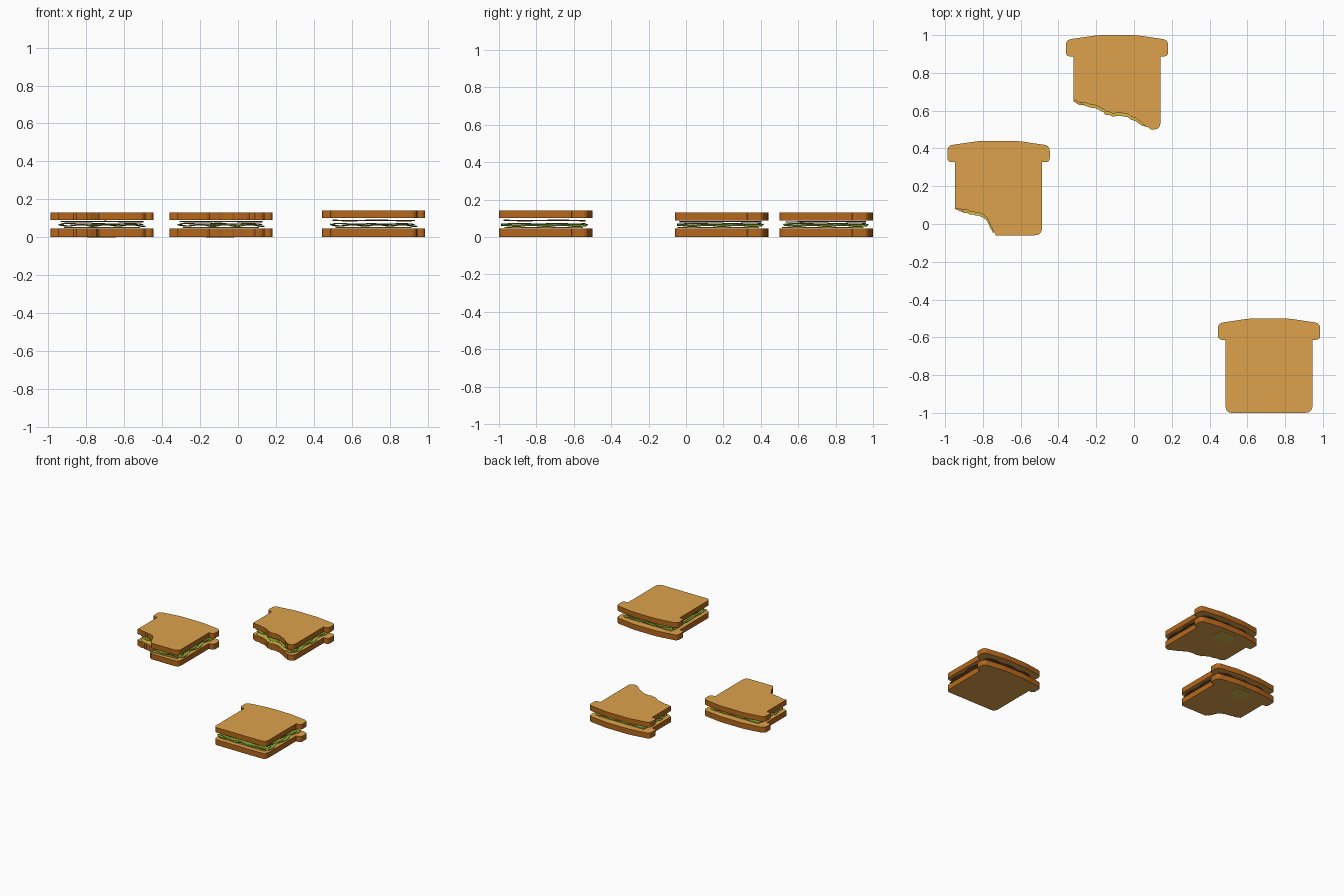
import bpy, bmesh, math
from mathutils import Vector

cube = bpy.data.objects.get("Cube")
if cube:
    bpy.data.objects.remove(cube)


def material(name, rgb):
    m = bpy.data.materials.new(name)
    m.use_nodes = True
    m.diffuse_color = (*rgb, 1)
    m.node_tree.nodes["Principled BSDF"].inputs["Base Color"].default_value = (*rgb, 1)
    return m


CRUMB = material("bread_crumb", (0.73, 0.36, 0.073))
CRUST = material("bread_crust", (0.47, 0.135, 0.011))
LETTUCE = material("lettuce_green", (0.22, 0.36, 0.03))
CHEESE = material("cheese_yellow", (0.68, 0.46, 0.06))
HAM = material("ham_red", (0.42, 0.09, 0.05))
ONION = material("onion_white", (0.62, 0.62, 0.48))


def make_object(name, bm, mats, loc):
    mesh = bpy.data.meshes.new(name)
    bm.to_mesh(mesh)
    bm.free()
    for m in mats:
        mesh.materials.append(m)
    ob = bpy.data.objects.new(name, mesh)
    ob.location = (*loc, 0)
    bpy.context.collection.objects.link(ob)
    return ob


def rounded(corners):
    """Turn (x, y, radius) corners into an outline with curved corners."""
    out = []
    for i, (x, y, r) in enumerate(corners):
        p = Vector((x, y))
        if not r:
            out.append(p)
            continue
        a = p + (Vector(corners[i - 1][:2]) - p).normalized() * r
        b = p + (Vector(corners[(i + 1) % len(corners)][:2]) - p).normalized() * r
        for k in range(6):
            t = k / 5
            out.append(a * (1 - t) ** 2 + p * 2 * t * (1 - t) + b * t * t)
    return out


def outline(bite):
    start = [(x, y, 0) for x, y in bite] if bite else [(-.23, 0, .035)]
    return rounded(start + [
        (.23, 0, .04), (.23, .387, 0), (.271, .387, .025), (.271, .475, .03),
        (.10, .5, .03), (-.10, .5, .03), (-.271, .475, .03),
        (-.271, .387, .025), (-.23, .387, 0)])


def slab(name, pts, z0, z1, mats, loc):
    """Extruded outline; the upright faces take the last material."""
    bm = bmesh.new()
    face = bm.faces.new([bm.verts.new((p[0], p[1], z0)) for p in pts])
    ext = bmesh.ops.extrude_face_region(bm, geom=[face])["geom"]
    bmesh.ops.translate(bm, vec=(0, 0, z1 - z0),
                        verts=[g for g in ext if isinstance(g, bmesh.types.BMVert)])
    bmesh.ops.recalc_face_normals(bm, faces=bm.faces)
    for f in bm.faces:
        f.material_index = len(mats) - 1 if abs(f.normal.z) < 0.5 else 0
    return make_object(name, bm, mats, loc)


def bite_edge(bite, x):
    """Front limit of the sandwich at x."""
    for (x0, y0), (x1, y1) in zip(bite, bite[1:]):
        if x0 <= x <= x1:
            return y0 + (y1 - y0) * (x - x0) / (x1 - x0)
    return bite[0][1] if bite and x < bite[0][0] else 0


def leaf(name, bite, z, amp, freq, phase, inset, thick, mat, loc, n=26):
    """Ruffled sheet that follows the bitten front edge."""
    bm = bmesh.new()
    rows = []
    for i in range(n + 1):
        u = 2 * i / n - 1
        row = []
        for j in range(n + 1):
            v = 2 * j / n - 1
            x = u * (.224 - inset) + .006 * math.sin(7 * v + phase) * abs(u)
            lo = bite_edge(bite, x) + .012 + inset + .02 * u ** 6
            hi = .47 - inset - .02 * u ** 6 + .006 * math.sin(9 * u + phase)
            y = lo + (hi - lo) * (v + 1) / 2
            edge = .35 + .65 * max(abs(u), abs(v)) ** 3
            w = math.sin(freq * x + phase) * .6 + math.sin(freq * .8 * y + 2 * phase) * .4
            row.append(bm.verts.new((x, y, z + amp * edge * w)))
        rows.append(row)
    for i in range(n):
        for j in range(n):
            bm.faces.new((rows[i][j], rows[i + 1][j], rows[i + 1][j + 1], rows[i][j + 1]))
    ob = make_object(name, bm, [mat], loc)
    ob.modifiers.new("thickness", "SOLIDIFY").thickness = thick


def disc(name, x, y, z, r, h, mat, loc):
    bm = bmesh.new()
    bmesh.ops.create_cone(bm, cap_ends=True, segments=20, radius1=r, radius2=r, depth=h)
    bmesh.ops.translate(bm, vec=(x, y, z), verts=bm.verts)
    make_object(name, bm, [mat], loc)


def ripple(bite):
    """Add tooth marks along the bite."""
    out = []
    for (x0, y0), (x1, y1) in zip(bite, bite[1:]):
        out += [(x0, y0), ((x0 + x1) / 2, (y0 + y1) / 2 + .005)]
    return out + bite[-1:]


def sandwich(tag, loc, bite, lift):
    bite = ripple(bite)
    bread = [CRUMB, CRUST]
    lower = [(x, y - .012 * (0 < i < len(bite) - 1 and y > .02))
             for i, (x, y) in enumerate(bite)]
    slab(tag + "_bottom_bread", outline(lower), .001, .045, bread, loc)
    slab(tag + "_top_bread", outline(bite), .09 + lift, .131 + lift, bread, loc)

    # fillings, from the bottom up
    front = [(x, y - .016 + .03 * (y < .03)) for x, y in bite if x > -.2]
    first = [(-.2, bite_edge(bite, -.2) + .005)] if bite else [(-.2, .03)]
    sheet = first + front + [(.2, .03), (.2, .45), (-.2, .45)]
    slab(tag + "_cheese", sheet, .049, .055, [CHEESE], loc)
    leaf(tag + "_lower_lettuce", bite, .064, .009, 48, .6, 0, .002, LETTUCE, loc)
    for k, (x, y) in enumerate([(-.09, .32), (.1, .3), (.1, .17), (-.06, .2)]):
        disc(f"{tag}_onion_{k + 1}", x, y, .067, .075, .005, ONION, loc)
    leaf(tag + "_upper_lettuce", bite, .072, .006, 40, 2.1, .012, .002, LETTUCE, loc)
    leaf(tag + "_ham", bite, .085 + lift * .6, .003, 22, 1.2, .012, .005, HAM, loc)
    if bite:
        # thin cheese patch on the underside
        patch = rounded([(-.08, .34, .02), (.07, .34, .02), (.07, .46, .02), (-.08, .46, .02)])
        slab(tag + "_underside_patch", patch, 0, .003, [CHEESE], loc)


corner_bite = [(-.23, .14), (-.185, .133), (-.15, .125), (-.12, .12), (-.09, .112),
               (-.07, .1), (-.055, .08), (-.045, .055), (-.03, .025), (-.015, 0)]
wide_bite = [(-.23, .15), (-.2, .142), (-.14, .132), (-.085, .115), (-.06, .092),
             (-.02, .084), (.04, .085), (.075, .068), (.12, .045), (.15, .015), (.18, 0)]

sandwich("whole_sandwich", (.715, -1), [], .011)
sandwich("corner_bitten_sandwich", (-.717, -.06), corner_bite, 0)
sandwich("front_bitten_sandwich", (-.09, .5), wide_bite, 0)
